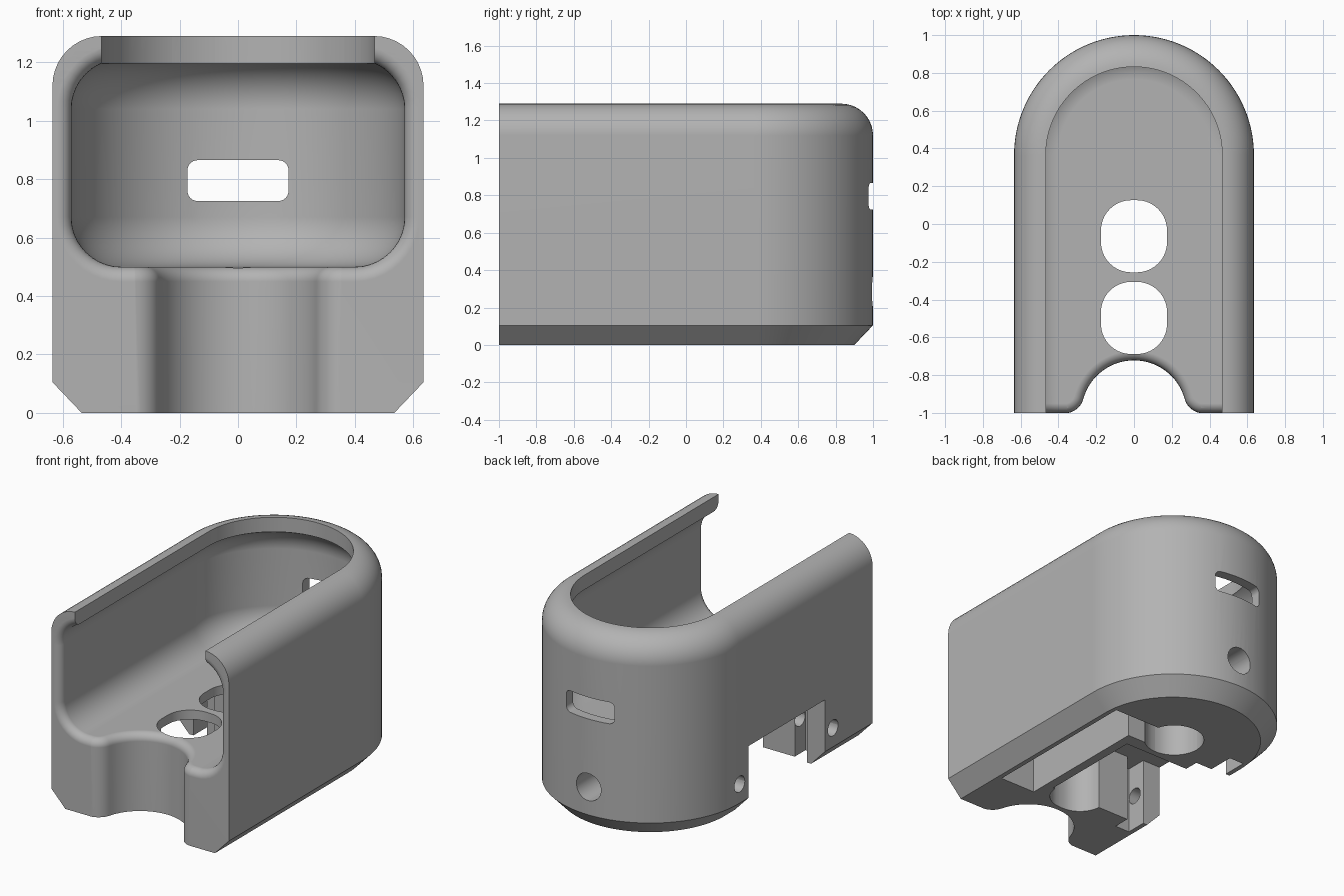
import bpy
from math import pi, sin, cos, sqrt, atan2

if "Cube" in bpy.data.objects:
    bpy.data.objects.remove(bpy.data.objects["Cube"], do_unlink=True)

grey = bpy.data.materials.new("plain grey")
grey.use_nodes = True
colour = (0.45, 0.45, 0.45, 1)
grey.diffuse_color = colour
grey.node_tree.nodes["Principled BSDF"].inputs["Base Color"].default_value = colour


def loft(name, rings):
    """Closed solid through rings that have equal point counts."""
    n = len(rings[0])
    verts = [p for ring in rings for p in ring]
    faces = [(a * n + i, a * n + (i + 1) % n, (a + 1) * n + (i + 1) % n, (a + 1) * n + i)
             for a in range(len(rings) - 1) for i in range(n)]
    faces += [tuple(range(n))[::-1], tuple(range(len(verts) - n, len(verts)))]
    mesh = bpy.data.meshes.new(name)
    mesh.from_pydata(verts, [], faces)
    mesh.materials.append(grey)
    obj = bpy.data.objects.new(name, mesh)
    bpy.context.collection.objects.link(obj)
    bpy.context.view_layer.objects.active = obj
    bpy.ops.object.select_all(action='DESELECT')
    obj.select_set(True)
    bpy.ops.object.mode_set(mode='EDIT')
    bpy.ops.mesh.select_all(action='SELECT')
    bpy.ops.mesh.normals_make_consistent(inside=False)
    bpy.ops.object.mode_set(mode='OBJECT')
    return obj


def arc(cx, cy, r, a0, a1, n):
    return [(cx + r * cos(a0 + (a1 - a0) * i / n), cy + r * sin(a0 + (a1 - a0) * i / n))
            for i in range(n + 1)]


def rounded(cx, cy, w, h, r, n=10):
    """Rounded rectangle with half sizes w and h."""
    pts = []
    for k, (sx, sy) in enumerate([(1, 1), (-1, 1), (-1, -1), (1, -1)]):
        pts += arc(cx + sx * (w - r), cy + sy * (h - r), r, k * pi / 2, (k + 1) * pi / 2, n)
    return pts


def at_z(pts, z):
    return [(x, y, z) for x, y in pts]


def at_y(pts, y):
    return [(x, y, z) for x, z in pts]


def at_x(pts, x):
    return [(x, y, z) for y, z in pts]


def arch(w, z, front):
    """Plan outline with a straight front and a round back."""
    return at_z([(w, front)] + arc(0, 0.365, w, 0, pi, 56) + [(-w, front)], z)


def quarter(n=10):
    return [(sin(pi / 2 * i / n), cos(pi / 2 * i / n)) for i in range(n + 1)]


# Outer shell: chamfered foot, upright wall, rounded shoulder
shoulder = [arch(0.465 + 0.17 * c, 1.12 + 0.17 * s, -1) for s, c in quarter()]
body = loft("case_body", [arch(0.535, 0, -1), arch(0.635, 0.105, -1)] + shoulder)
cutters = []

# Main cavity with rounded floor and ceiling edges
R = 0.17
low = [arch(0.57 - R + R * c, 0.5 + R - R * s, -1.3) for s, c in reversed(quarter())]
high = [arch(0.57 - R + R * c, 1.21 - R + R * s, -1.3) for s, c in quarter()]
cutters.append(loft("cavity_cutter", low + high))
cutters.append(loft("top_opening_cutter", [arch(0.467, 1.15, -1.3), arch(0.467, 1.4, -1.3)]))

# Rounded rim around the front mouth
F = 0.05


def mouth(d, y):
    return at_y(rounded(0, 0.855, 0.57 + d, 0.355 + d, R + d), y)


rim = [mouth(F * (1 - c), -1 + F - F * s) for s, c in quarter(6)]
cutters.append(loft("mouth_rim_cutter", rim + [mouth(F, -1.1)]))


# Front finger notch, flared where it meets the floor
def notch(d, z):
    cx, cy = sqrt(0.38 ** 2 - 0.1 ** 2), -0.9
    t = atan2(0.1, cx)
    left = arc(-cx, cy, 0.1 - d, -pi / 2, -t, 8)
    mid = arc(0, -1, 0.28 + d, pi - t, t, 32)
    right = [(-x, y) for x, y in reversed(left)]
    front = -1 + d
    return at_z([(-0.39, -1.4), (-0.39, front)] + left + mid[1:-1] + right
                + [(0.39, front), (0.39, -1.4)], z)


flare = [notch(max(F * (1 - c), -0.001) - 0.001, 0.5 - F + F * s) for s, c in quarter(6)]
cutters.append(loft("notch_cutter", [notch(-0.002, -0.1)] + flare + [notch(F, 0.53)]))

# Two floor holes
for i, y in enumerate((-0.065, -0.4975)):
    hole = rounded(0, y, 0.175, 0.191, 0.16)
    cutters.append(loft("floor_hole_cutter", [at_z(hole, -0.1), at_z(hole, 0.6)]))

# Back slot and cable hole
slot = rounded(0, 0.795, 0.173, 0.07, 0.035, 6)
cutters.append(loft("slot_cutter", [at_y(slot, 0.7), at_y(slot, 1.2)]))
cable = rounded(0, 0.285, 0.088, 0.088, 0.0875)
cutters.append(loft("cable_hole_cutter", [at_y(cable, 0.45), at_y(cable, 1.2)]))

# Underside pockets: side opening, plate slot, bays, wire channel
for x0, x1, y0, y1 in [(-0.8, -0.45, -0.514, 0.266), (-0.505, -0.40, -0.65, 0.43),
                       (-0.42, -0.28, -0.54, 0.256), (-0.30, 0.19, -0.54, 0.16),
                       (0.25, 0.505, -0.65, 0.434), (0, 0.3, 0.246, 0.434)]:
    box = [(x0, y0), (x1, y0), (x1, y1), (x0, y1)]
    cutters.append(loft("pocket_cutter", [at_z(box, -0.1), at_z(box, 0.44)]))
well = rounded(0, 0.38, 0.18, 0.18, 0.179)
cutters.append(loft("cable_well_cutter", [at_z(well, -0.1), at_z(well, 0.44)]))

# Screw holes on the side
for y in (-0.595, 0.358):
    screw = rounded(y, 0.228, 0.052, 0.052, 0.0515, 6)
    cutters.append(loft("screw_hole_cutter", [at_x(screw, -0.8), at_x(screw, -0.25)]))

# Carve the body and finish the shading
bpy.ops.object.select_all(action='DESELECT')
bpy.context.view_layer.objects.active = body
body.select_set(True)
for cutter in cutters:
    cutter.hide_render = True
    mod = body.modifiers.new("cut", 'BOOLEAN')
    mod.operation, mod.solver, mod.object = 'DIFFERENCE', 'EXACT', cutter
    bpy.ops.object.modifier_apply(modifier=mod.name)
    bpy.data.objects.remove(cutter, do_unlink=True)
bpy.ops.object.shade_smooth_by_angle(angle=0.5)
weighted = body.modifiers.new("clean_normals", 'WEIGHTED_NORMAL')
weighted.keep_sharp = True
